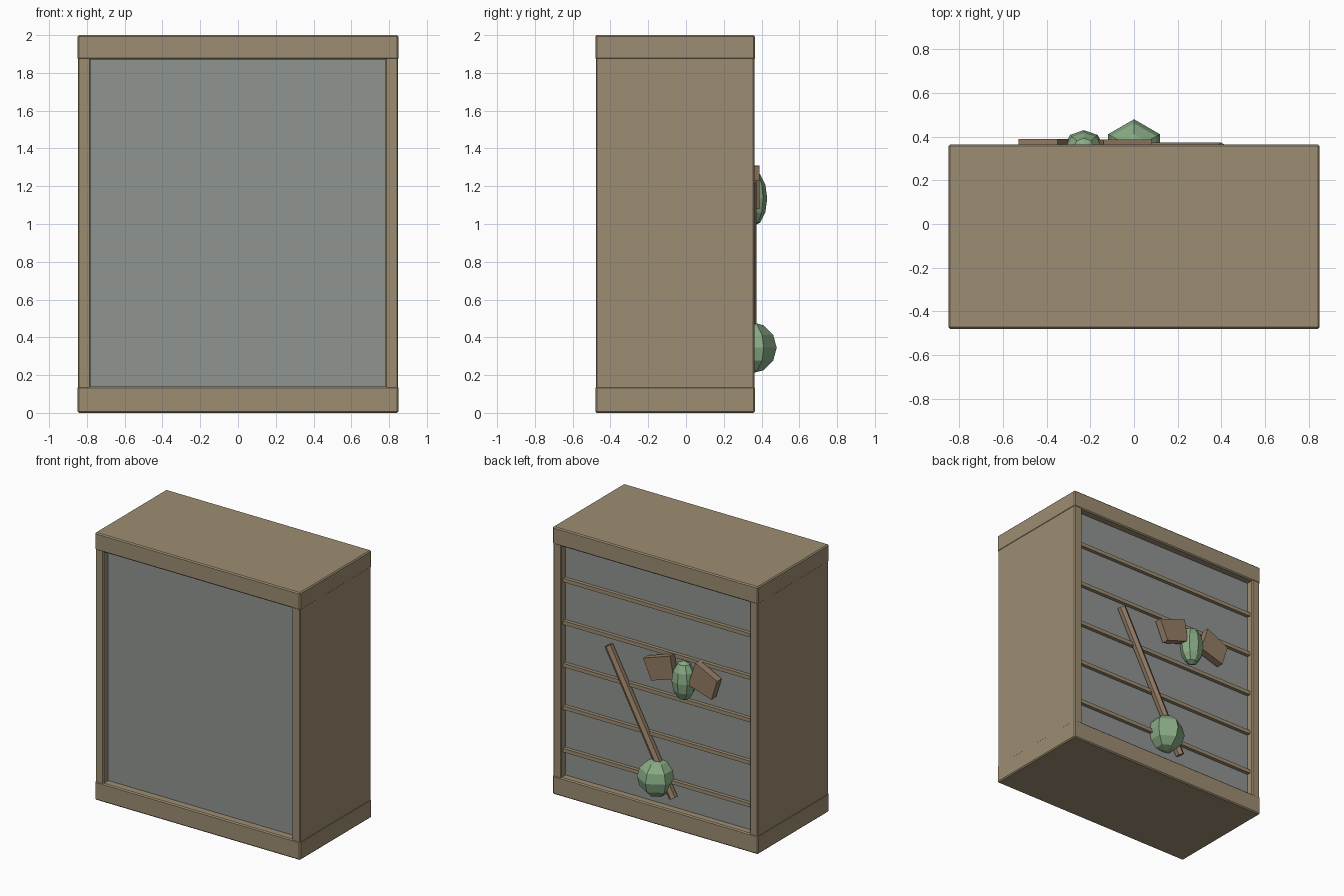
import bpy
from math import atan2, hypot, pi
from mathutils import Vector

cube = bpy.data.objects.get("Cube")
if cube:
    bpy.data.objects.remove(cube)


def material(name, rgb):
    m = bpy.data.materials.new(name)
    m.use_nodes = True
    m.diffuse_color = (*rgb, 1)
    m.node_tree.nodes["Principled BSDF"].inputs["Base Color"].default_value = (*rgb, 1)
    return m


wood = material("tan wood", (0.34, 0.27, 0.17))
dark_wood = material("reddish wood", (0.30, 0.205, 0.13))
grey = material("grey panel", (0.28, 0.30, 0.285))
green = material("soft green", (0.25, 0.41, 0.235))


def finish(name, mat):
    ob = bpy.context.object
    ob.name = name
    ob.data.materials.append(mat)
    return ob


def box(name, mat, x, y, z, bevel=0.0):
    """Box spanning the given (low, high) ranges."""
    spans = (x, y, z)
    bpy.ops.mesh.primitive_cube_add(size=1, location=[(a + b) / 2 for a, b in spans])
    ob = finish(name, mat)
    ob.scale = [b - a for a, b in spans]
    bpy.ops.object.transform_apply(location=False, rotation=False, scale=True)
    if bevel:
        mod = ob.modifiers.new("edge", "BEVEL")
        mod.width = bevel
        mod.segments = 1
    return ob


def blob(name, segments, rings, centre, radii, tilt=0.0):
    """Faceted ellipsoid."""
    bpy.ops.mesh.primitive_uv_sphere_add(segments=segments, ring_count=rings, radius=1,
                                         location=centre, rotation=(0, tilt, 0))
    ob = finish(name, green)
    ob.scale = radii
    return ob


def plate(name, corners, y_low, y_high):
    """Four-cornered plate, outline given in x and z."""
    n = len(corners)
    verts = [(x, y, z) for y in (y_low, y_high) for x, z in corners]
    faces = [tuple(range(n)), tuple(reversed(range(n, 2 * n)))]
    faces += [(i, i + n, (i + 1) % n + n, (i + 1) % n) for i in range(n)]
    mesh = bpy.data.meshes.new(name)
    mesh.from_pydata(verts, [], faces)
    mesh.materials.append(dark_wood)
    ob = bpy.data.objects.new(name, mesh)
    bpy.context.collection.objects.link(ob)
    return ob


# Case: four boards around an open front and back
FRONT, BACK = -0.48, 0.365
box("top_board", wood, (-0.85, 0.85), (FRONT, BACK), (1.87, 2.0), 0.008)
box("bottom_board", wood, (-0.85, 0.85), (FRONT, BACK), (0, 0.14), 0.008)
for side, s in (("left", 1), ("right", -1)):
    box(side + "_board", wood, sorted((s * 0.78, s * 0.847)),
        (FRONT + 0.003, BACK - 0.003), (0.02, 1.98), 0.006)

# Recessed front and back panels
box("front_panel", grey, (-0.79, 0.79), (-0.42, -0.39), (0.13, 1.88))
box("back_panel", grey, (-0.79, 0.79), (0.28, 0.31), (0.13, 1.88))

# Rails across the back
for i in range(5):
    z = 0.335 + i * 0.318
    box("back_rail_%d" % (i + 1), wood, (-0.78, 0.78), (0.30, 0.337), (z - 0.014, z + 0.014))

# Slanted pole with a ball near its foot
top, foot = Vector((0.40, 0.342, 1.225)), Vector((-0.135, 0.342, 0.225))
axis = top - foot
bpy.ops.mesh.primitive_cylinder_add(vertices=6, radius=0.031, depth=axis.length,
                                    location=(top + foot) / 2,
                                    rotation=(0, atan2(axis.x, axis.z), 0))
finish("pole", dark_wood)
blob("pole_ball", 6, 6, (0, 0.343, 0.345), (0.137, 0.137, 0.137))

# Oval body with a wing on each side
blob("oval_body", 8, 6, (-0.23, 0.355, 1.135), (0.09, 0.075, 0.147))
plate("left_wing", [(0.083, 1.23), (0.017, 1.08), (-0.17, 1.14), (-0.14, 1.305)], 0.335, 0.388)
plate("right_wing", [(-0.29, 1.13), (-0.483, 1.07), (-0.53, 1.22), (-0.35, 1.31)], 0.335, 0.39)
